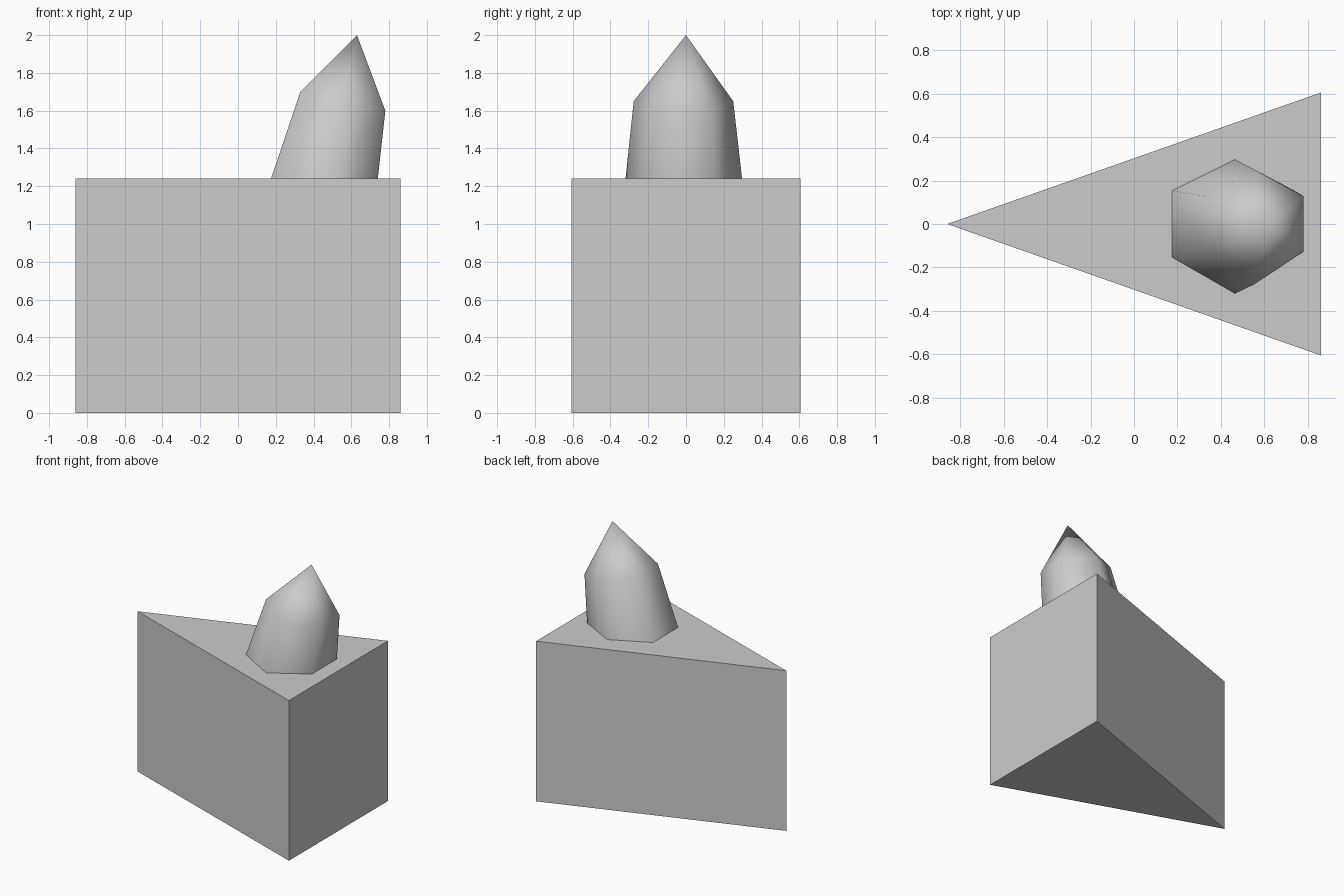
import bpy
import bmesh

default_cube = bpy.data.objects.get("Cube")
if default_cube:
    bpy.data.objects.remove(default_cube, do_unlink=True)

# Plain stone colour
stone = bpy.data.materials.new("light grey stone")
stone.use_nodes = True
grey = (0.6, 0.6, 0.6, 1)
stone.diffuse_color = grey
stone.node_tree.nodes["Principled BSDF"].inputs["Base Color"].default_value = grey


def loft(name, rings, apex=None, smooth=False):
    """Join rings of points with quads, then close with caps or an apex."""
    bm = bmesh.new()
    loops = [[bm.verts.new(p) for p in ring] for ring in rings]
    count = len(loops[0])
    tip = bm.verts.new(apex) if apex else None
    for i in range(count):
        j = (i + 1) % count
        for low, high in zip(loops, loops[1:]):
            bm.faces.new((low[i], low[j], high[j], high[i]))
        if tip:
            bm.faces.new((loops[-1][i], loops[-1][j], tip))
    if not tip:
        bm.faces.new(loops[-1])
    for face in bm.faces:
        face.smooth = smooth
    # Separate flat cap, so it does not bend the shading of the sides
    bm.faces.new([bm.verts.new(v.co) for v in reversed(loops[0])])
    bm.normal_update()
    mesh = bpy.data.meshes.new(name)
    bm.to_mesh(mesh)
    bm.free()
    mesh.materials.append(stone)
    obj = bpy.data.objects.new(name, mesh)
    bpy.context.collection.objects.link(obj)
    return obj


def hexagon(left, middle, right, half, front, back, z_left, z_right):
    """Six-sided ring with corners to front and back, tilted along x."""
    z_mid = (z_left + z_right) / 2
    return [(left, -half, z_left), (middle, front, z_mid),
            (right, -half, z_right), (right, half, z_right),
            (middle, back, z_mid), (left, half, z_left)]


# Wedge-shaped base block
block_top = 1.24
triangle = [(-0.86, 0), (0.86, -0.605), (0.86, 0.605)]
loft("wedge_block", [[(x, y, z) for x, y in triangle] for z in (0, block_top)])

# Leaning pointed crystal
foot = hexagon(0.175, 0.465, 0.74, 0.153, -0.32, 0.297, block_top, block_top)
shoulder = hexagon(0.33, 0.555, 0.78, 0.128, -0.277, 0.25, 1.70, 1.60)
loft("crystal", [foot, shoulder], apex=(0.63, 0, 2), smooth=True)
